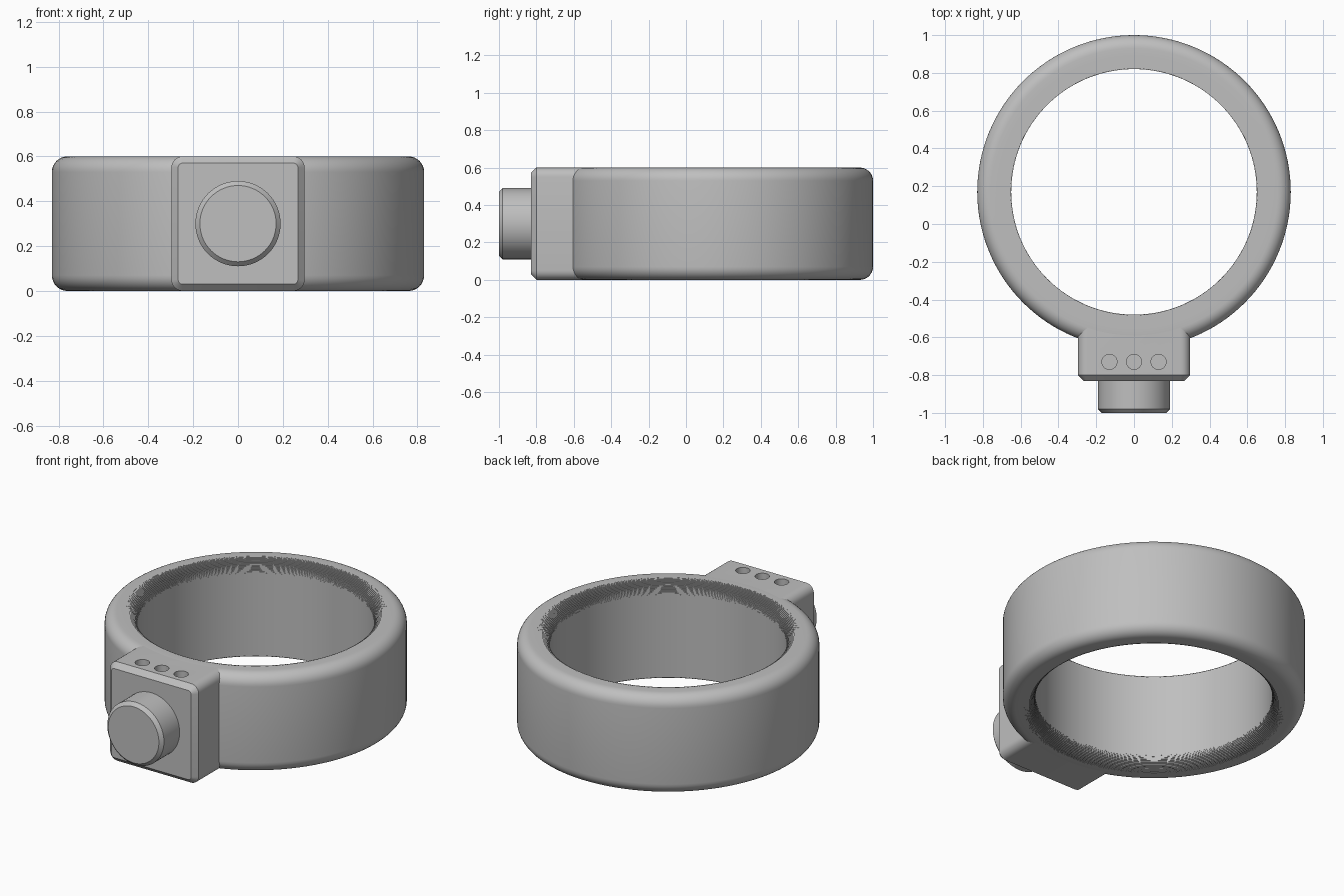
import bpy, bmesh
from math import cos, sin, pi, radians

cube = bpy.data.objects.get("Cube")
if cube:
    bpy.data.objects.remove(cube, do_unlink=True)

GREY = (0.52, 0.52, 0.52, 1)
mat = bpy.data.materials.new("light grey")
mat.use_nodes = True
mat.diffuse_color = GREY
mat.node_tree.nodes["Principled BSDF"].inputs["Base Color"].default_value = GREY

HEIGHT, MID = 0.6, 0.3
RING_Y, R_OUT, R_IN, FILLET = 0.17, 0.83, 0.65, 0.07


def loft(name, loops, closed=False):
    """Skin equal-length point loops; cap the ends, or join last to first."""
    bm = bmesh.new()
    rows = [[bm.verts.new(p) for p in loop] for loop in loops]
    pairs = list(zip(rows, rows[1:]))
    if closed:
        pairs.append((rows[-1], rows[0]))
    else:
        bm.faces.new(rows[0])
        bm.faces.new(rows[-1])
    n = len(rows[0])
    for a, b in pairs:
        for i in range(n):
            j = (i + 1) % n
            bm.faces.new((a[i], a[j], b[j], b[i]))
    bmesh.ops.recalc_face_normals(bm, faces=bm.faces)
    mesh = bpy.data.meshes.new(name)
    bm.to_mesh(mesh)
    bm.free()
    mesh.materials.append(mat)
    obj = bpy.data.objects.new(name, mesh)
    bpy.context.collection.objects.link(obj)
    return obj


def smooth(obj):
    bpy.ops.object.select_all(action="DESELECT")
    obj.select_set(True)
    bpy.context.view_layer.objects.active = obj
    bpy.ops.object.shade_smooth_by_angle(angle=radians(30))


def circle_xz(y, r, n=64):
    return [(r * cos(2 * pi * i / n), y, MID + r * sin(2 * pi * i / n)) for i in range(n)]


def rounded_square_xz(y, half_x, half_z, r, steps=6):
    pts = []
    for k, (sx, sz) in enumerate([(1, 1), (-1, 1), (-1, -1), (1, -1)]):
        for i in range(steps + 1):
            a = (k + i / steps) * pi / 2
            pts.append((sx * (half_x - r) + r * cos(a), y, MID + sz * (half_z - r) + r * sin(a)))
    return pts


# Ring: upper half profile, smooth fillet outside and finely stepped fillet inside
upper = []
for i in range(9):
    a = i / 8 * pi / 2
    upper.append((R_OUT - FILLET + FILLET * cos(a), HEIGHT - FILLET + FILLET * sin(a)))
STEPS = 14
arc = [(R_IN + FILLET - FILLET * sin(i / STEPS * pi / 2),
        HEIGHT - FILLET + FILLET * cos(i / STEPS * pi / 2)) for i in range(STEPS + 1)]
upper.append(arc[0])
for (r0, z0), (r1, z1) in zip(arc, arc[1:]):
    upper += [(r0, z1), (r1, z1)]
profile = upper + [(r, HEIGHT - z) for r, z in reversed(upper)]
SEGMENTS = 128
ring = loft("ring_band", [
    [(r * cos(2 * pi * s / SEGMENTS), RING_Y + r * sin(2 * pi * s / SEGMENTS), z) for r, z in profile]
    for s in range(SEGMENTS)], closed=True)
smooth(ring)

# Mounting block with a chamfered front
block = loft("mounting_block", [
    rounded_square_xz(-0.545, 0.297, MID, 0.05),
    rounded_square_xz(-0.80, 0.297, MID, 0.05),
    rounded_square_xz(-0.83, 0.267, MID - 0.03, 0.02)])

# Three blind holes in the top of the block
for x in (-0.13, 0, 0.13):
    bpy.ops.mesh.primitive_cylinder_add(vertices=32, radius=0.04, depth=0.1, location=(x, -0.73, HEIGHT))
    cutter = bpy.context.object
    cutter.name = "hole_cutter"
    cutter.data.materials.append(mat)
    mod = block.modifiers.new("hole", "BOOLEAN")
    mod.operation = "DIFFERENCE"
    mod.solver = "EXACT"
    mod.object = cutter
    bpy.context.view_layer.objects.active = block
    bpy.ops.object.modifier_apply(modifier=mod.name)
    bpy.data.objects.remove(cutter, do_unlink=True)
smooth(block)

# Round knob with a chamfered rim
knob = loft("round_knob", [circle_xz(-0.82, 0.19), circle_xz(-0.98, 0.19), circle_xz(-1.0, 0.17)])
smooth(knob)
